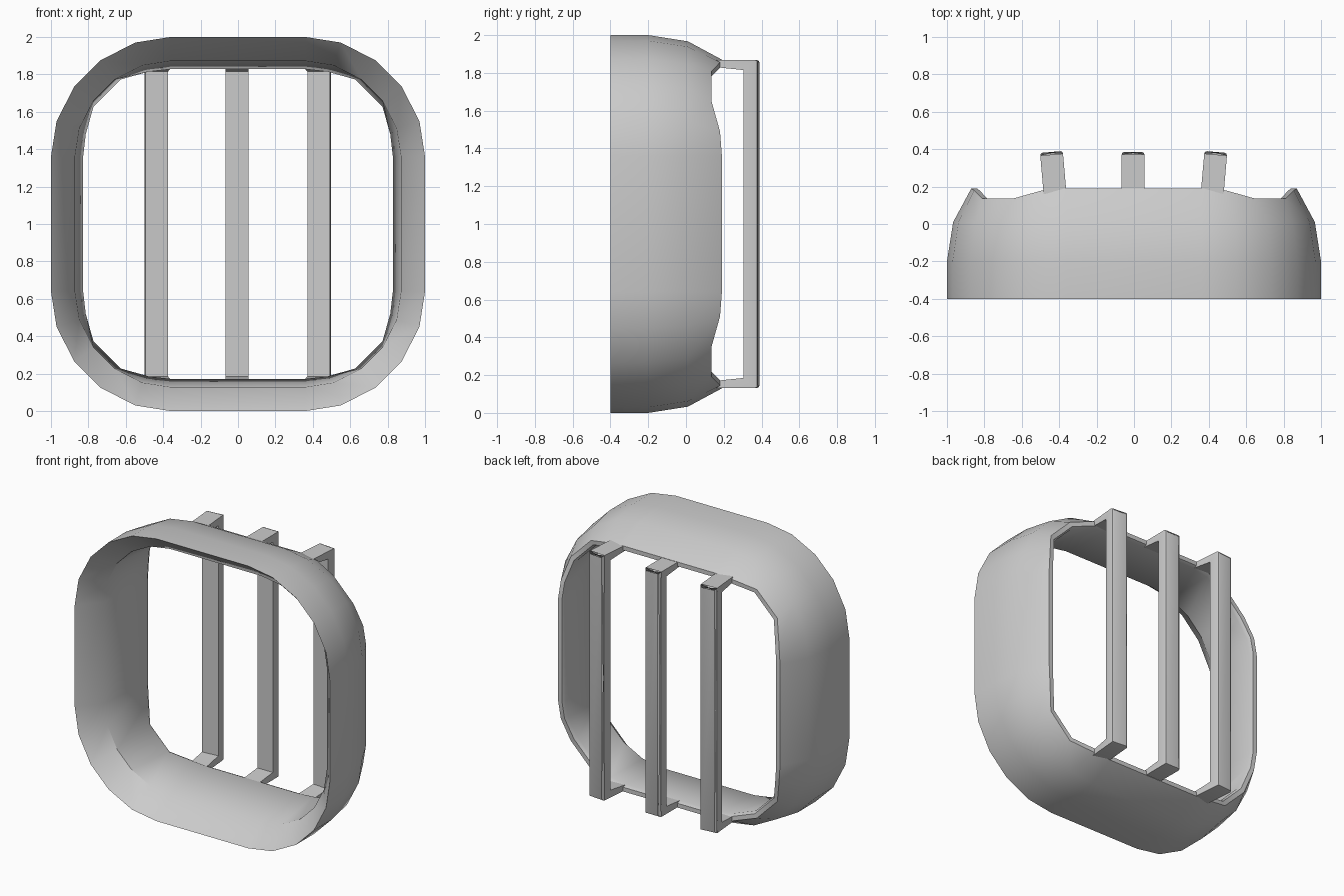
import bpy, bmesh, math
from mathutils import Matrix

if "Cube" in bpy.data.objects:
    bpy.data.objects.remove(bpy.data.objects["Cube"])

CENTRE_Z = 1.0

# One quadrant of the rounded-square outline, front and back (x, z, y)
FRONT = [(1, .36), (.97, .55), (.875, .735), (.735, .875), (.55, .97), (.36, 1)]
BACK = [(.87, .36, .19), (.855, .49, .18), (.81, .65, .135),
        (.65, .81, .135), (.49, .855, .18), (.36, .87, .19)]


def mirror_ring(quad):
    """Turn a quadrant of (x, y, z) points into a closed ring."""
    def flip(sx, sz, pts):
        return [(sx * x, y, CENTRE_Z + sz * z) for x, y, z in pts]
    return (flip(1, 1, quad) + flip(-1, 1, quad[::-1]) +
            flip(-1, -1, quad) + flip(1, -1, quad[::-1]))


def inset(quad, d):
    """Scale a quadrant inward by about d at its flat sides."""
    m = max(p[0] for p in quad)
    k = (m - d - .36) / (m - .36)
    return [(.36 + (x - .36) * k, y, .36 + (z - .36) * k) for x, y, z in quad]


def finish(name, bm, angle=35):
    bmesh.ops.recalc_face_normals(bm, faces=bm.faces[:])
    mesh = bpy.data.meshes.new(name)
    bm.to_mesh(mesh)
    bm.free()
    ob = bpy.data.objects.new(name, mesh)
    bpy.context.collection.objects.link(ob)
    bpy.ops.object.select_all(action='DESELECT')
    ob.select_set(True)
    bpy.context.view_layer.objects.active = ob
    bpy.ops.object.shade_smooth_by_angle(angle=math.radians(angle))
    return ob


# Shell: outer wall, back rim, straight inner wall, sloped front lip
front = [(x, -.4, z) for x, z in FRONT]
side = [(x, -.2, z) for x, z in FRONT]
middle = inset([(x, .01, z) for x, z in FRONT], .033)
back = [(x, y, z) for x, z, y in BACK]
rim = inset(back, .03)
inner_back = [(x, y - .025, z) for x, y, z in inset(back, .042)]
inner_front = inset([(x, -.25, z) for x, _, z in front], .128)

bm = bmesh.new()
rings = [[bm.verts.new(p) for p in mirror_ring(q)]
         for q in (front, side, middle, back, rim, inner_back, inner_front)]
for a, b in zip(rings, rings[1:] + rings[:1]):
    n = len(a)
    for i in range(n):
        j = (i + 1) % n
        bm.faces.new((a[i], a[j], b[j], b[i]))
finish("shell", bm)


# Guard bars: bracket profile (y, z) extruded sideways, outer ones splayed
def guard_bar(name, x, turn):
    half = [(.165, .83), (.31, .815), (.385, .868), (.165, .868)]
    prof = [half[0], half[3], half[2]] + [(y, -z) for y, z in
            (half[2], half[3], half[0], half[1])] + [half[1]]
    w = .061
    bm = bmesh.new()
    left = [bm.verts.new((-w, y, z)) for y, z in prof]
    right = [bm.verts.new((w, y, z)) for y, z in prof]
    n = len(prof)
    # caps split into top arm, upright and bottom arm
    for s in (left, right):
        for ids in ((0, 1, 2, 7), (7, 2, 3, 6), (6, 3, 4, 5)):
            bm.faces.new([s[i] for i in ids])
    for i in range(n):
        j = (i + 1) % n
        bm.faces.new((left[i], left[j], right[j], right[i]))
    # soften the outward-facing edges only
    edges = [e for e in bm.edges if all(v.co.y > .35 for v in e.verts)]
    bmesh.ops.bevel(bm, geom=edges, offset=.014, segments=2, profile=.5,
                    affect='EDGES')
    pivot = Matrix.Translation((0, .39, 0))
    bm.transform(Matrix.Translation((x, 0, CENTRE_Z)) @ pivot
                 @ Matrix.Rotation(math.radians(turn), 4, 'Z')
                 @ pivot.inverted())
    finish(name, bm)


for name, x, turn in (("left_guard_bar", -.442, 5),
                      ("centre_guard_bar", -.005, 0),
                      ("right_guard_bar", .438, -5)):
    guard_bar(name, x, turn)
